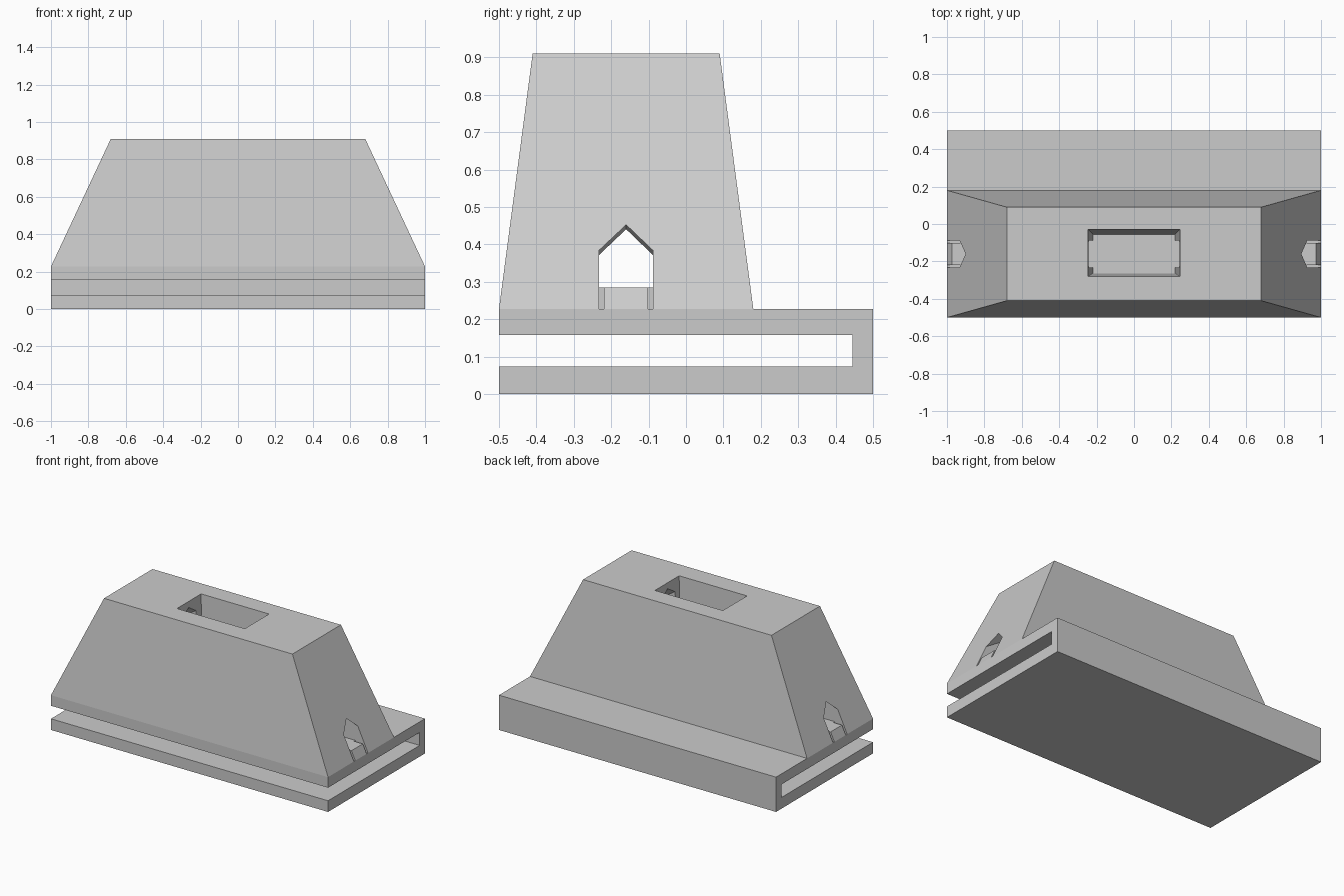
import bpy, bmesh

old = bpy.data.objects.get("Cube")
if old:
    bpy.data.objects.remove(old, do_unlink=True)

grey = bpy.data.materials.new("light_grey")
grey.use_nodes = True
grey.diffuse_color = (0.6, 0.6, 0.6, 1)
grey.node_tree.nodes["Principled BSDF"].inputs["Base Color"].default_value = (0.6, 0.6, 0.6, 1)


def loft(name, start, end):
    """Closed solid between two matching rings of points."""
    bm = bmesh.new()
    a = [bm.verts.new(p) for p in start]
    b = [bm.verts.new(p) for p in end]
    bm.faces.new(a)
    bm.faces.new(b)
    for i in range(len(a)):
        j = (i + 1) % len(a)
        bm.faces.new((a[i], a[j], b[j], b[i]))
    bmesh.ops.recalc_face_normals(bm, faces=bm.faces)
    mesh = bpy.data.meshes.new(name)
    bm.to_mesh(mesh)
    bm.free()
    obj = bpy.data.objects.new(name, mesh)
    mesh.materials.append(grey)
    bpy.context.collection.objects.link(obj)
    return obj


def rect(x0, x1, y0, y1, z):
    return [(x0, y0, z), (x1, y0, z), (x1, y1, z), (x0, y1, z)]


def cut(target, cutter):
    """Subtract the cutter, then discard it."""
    mod = target.modifiers.new("cut", "BOOLEAN")
    mod.operation = "DIFFERENCE"
    mod.solver = "EXACT"
    mod.object = cutter
    bpy.ops.object.select_all(action="DESELECT")
    bpy.context.view_layer.objects.active = target
    target.select_set(True)
    bpy.ops.object.modifier_apply(modifier=mod.name)
    bpy.data.objects.remove(cutter, do_unlink=True)


# Clip base: a C-shaped profile, open at the front
deck = 0.227
profile = [(-0.5, 0), (0.5, 0), (0.5, deck), (-0.5, deck),
           (-0.5, 0.158), (0.445, 0.158), (0.445, 0.073), (-0.5, 0.073)]
loft("clip_base", [(-1, y, z) for y, z in profile], [(1, y, z) for y, z in profile])

# Tapered hopper body on the deck
hopper = loft("hopper", rect(-1, 1, -0.5, 0.18, deck), rect(-0.68, 0.68, -0.41, 0.09, 0.91))

# Funnel pocket in the top
floor = 0.285
pocket = loft("pocket_cutter", rect(-0.22, 0.22, -0.265, -0.055, floor - 0.003),
              rect(-0.246, 0.246, -0.28, -0.029, 0.93))
cut(hopper, pocket)


# Gabled chutes running down from the pocket to each end
def gable(x, ridge):
    return [(x, -0.233, floor), (x, -0.088, floor), (x, -0.088, ridge - 0.048),
            (x, -0.16, ridge), (x, -0.233, ridge - 0.048)]


for side, drop in ((1, 0), (-1, 0.01)):
    chute = loft("chute_cutter", gable(side * 0.2, 0.9), gable(side * 1.05, 0.352 - drop))
    cut(hopper, chute)
    # Narrow grooves either side of the chute sill
    for y0, y1 in ((-0.233, -0.219), (-0.102, -0.088)):
        groove = loft("groove_cutter", rect(side * 0.91, side * 1.05, y0, y1, 0.2),
                      rect(side * 0.91, side * 1.05, y0, y1, 0.295))
        cut(hopper, groove)
